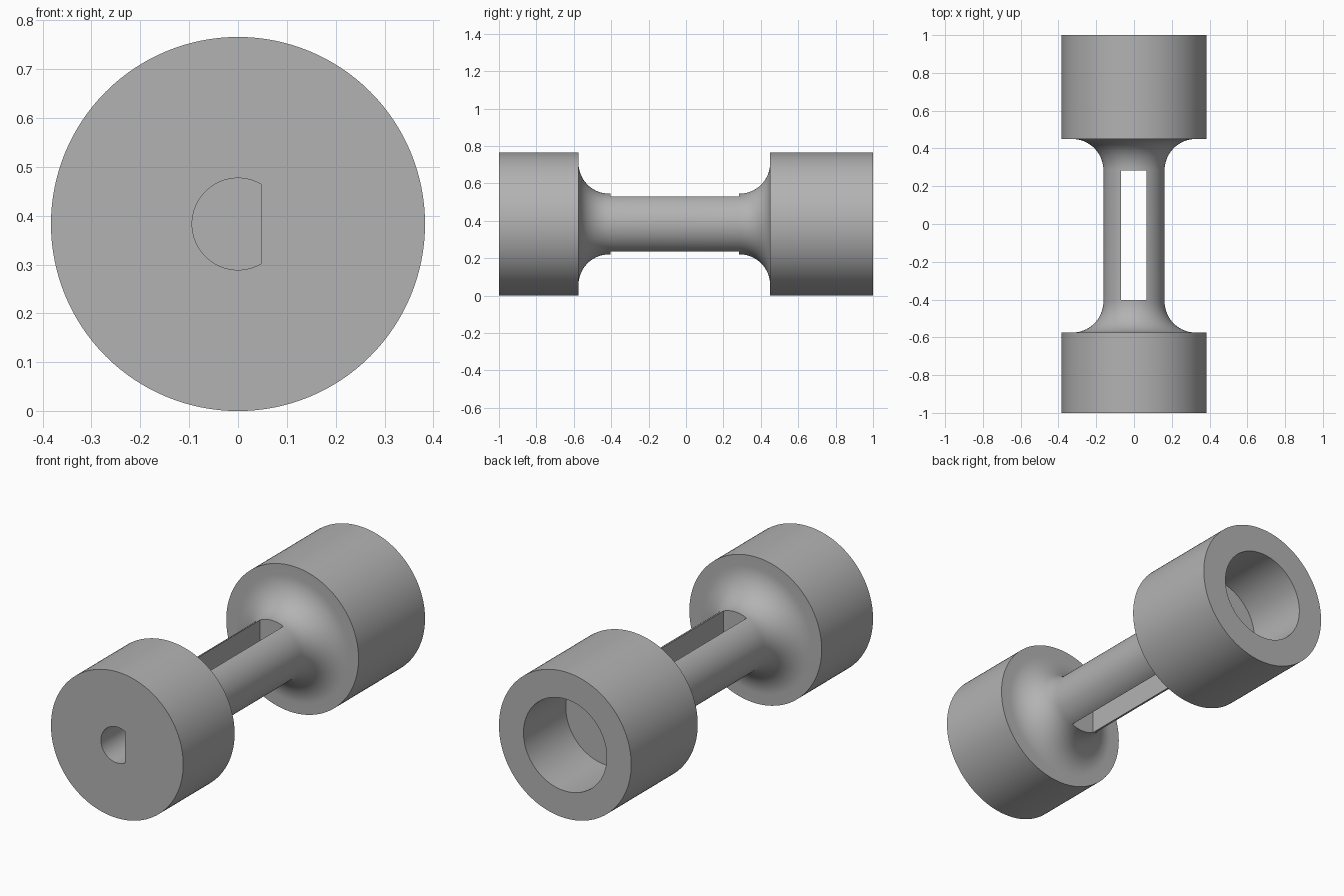
import bpy, bmesh, math
from mathutils import Matrix, Vector

cube = bpy.data.objects.get("Cube")
if cube:
    bpy.data.objects.remove(cube, do_unlink=True)

HEAD_R, SHAFT_R, FILLET = 0.383, 0.162, 0.165
BORE_R, BORE_FLOOR = 0.241, 0.65
FRONT_HEAD, BACK_HEAD = -0.575, 0.45
SEGMENTS = 128

grey = bpy.data.materials.new("plain grey")
grey.use_nodes = True
grey.diffuse_color = (0.45, 0.45, 0.45, 1)
grey.node_tree.nodes["Principled BSDF"].inputs["Base Color"].default_value = grey.diffuse_color


def finish(bm, name):
    bmesh.ops.recalc_face_normals(bm, faces=bm.faces[:])
    mesh = bpy.data.meshes.new(name)
    bm.to_mesh(mesh)
    bm.free()
    mesh.materials.append(grey)
    obj = bpy.data.objects.new(name, mesh)
    bpy.context.collection.objects.link(obj)
    return obj


def fillet(head_y, side):
    """Concave quarter round from the head face down to the shaft."""
    pts = []
    for i in range(17):
        a = math.pi / 2 * i / 16
        pts.append((SHAFT_R + FILLET * (1 - math.sin(a)),
                    head_y + side * FILLET * (1 - math.cos(a))))
    return pts


def lathe(profile, name):
    """Turn (radius, y) points around the long axis."""
    bm = bmesh.new()
    rings = []
    for r, y in profile:
        ring = []
        for i in range(SEGMENTS):
            a = math.tau * i / SEGMENTS
            ring.append(bm.verts.new((r * math.cos(a), y, HEAD_R + r * math.sin(a))))
        rings.append(ring)
    for low, high in zip(rings, rings[1:]):
        for i in range(SEGMENTS):
            j = (i + 1) % SEGMENTS
            bm.faces.new((low[i], low[j], high[j], high[i]))
    bm.faces.new(rings[0])
    bm.faces.new(rings[-1])
    return finish(bm, name)


# Turned body: front head, shaft, back head and its round bore
profile = [(HEAD_R, -1), (HEAD_R, FRONT_HEAD)]
profile += fillet(FRONT_HEAD, 1)
profile += fillet(BACK_HEAD, -1)[::-1]
profile += [(HEAD_R, BACK_HEAD), (HEAD_R, 1), (BORE_R, 1), (BORE_R, BORE_FLOOR)]
body = lathe(profile, "slotted_coupling_body")

# Slot through the shaft
bm = bmesh.new()
bmesh.ops.create_cube(bm, size=1, matrix=Matrix.Translation((-0.002, -0.06, HEAD_R))
                      @ Matrix.Diagonal((0.134, 0.685, 1, 1)))
slot = finish(bm, "slot_cutter")

# Blind D-shaped socket in the front head
bm = bmesh.new()
flat = math.pi / 3
outline = []
for i in range(49):
    a = flat + (math.tau - 2 * flat) * i / 48
    outline.append(bm.verts.new((0.094 * math.cos(a), -1.1, HEAD_R + 0.094 * math.sin(a))))
face = bm.faces.new(outline)
new = bmesh.ops.extrude_face_region(bm, geom=[face])["geom"]
bmesh.ops.translate(bm, vec=Vector((0, 0.45, 0)),
                    verts=[v for v in new if isinstance(v, bmesh.types.BMVert)])
socket = finish(bm, "socket_cutter")

# Cut the body and shade it
bpy.ops.object.select_all(action="DESELECT")
body.select_set(True)
bpy.context.view_layer.objects.active = body
for cutter in (slot, socket):
    cutter.hide_render = True
    mod = body.modifiers.new("cut", "BOOLEAN")
    mod.operation, mod.solver, mod.object = "DIFFERENCE", "EXACT", cutter
    bpy.ops.object.modifier_apply(modifier=mod.name)
    bpy.data.objects.remove(cutter, do_unlink=True)
bpy.ops.object.shade_smooth_by_angle(angle=math.radians(30))
